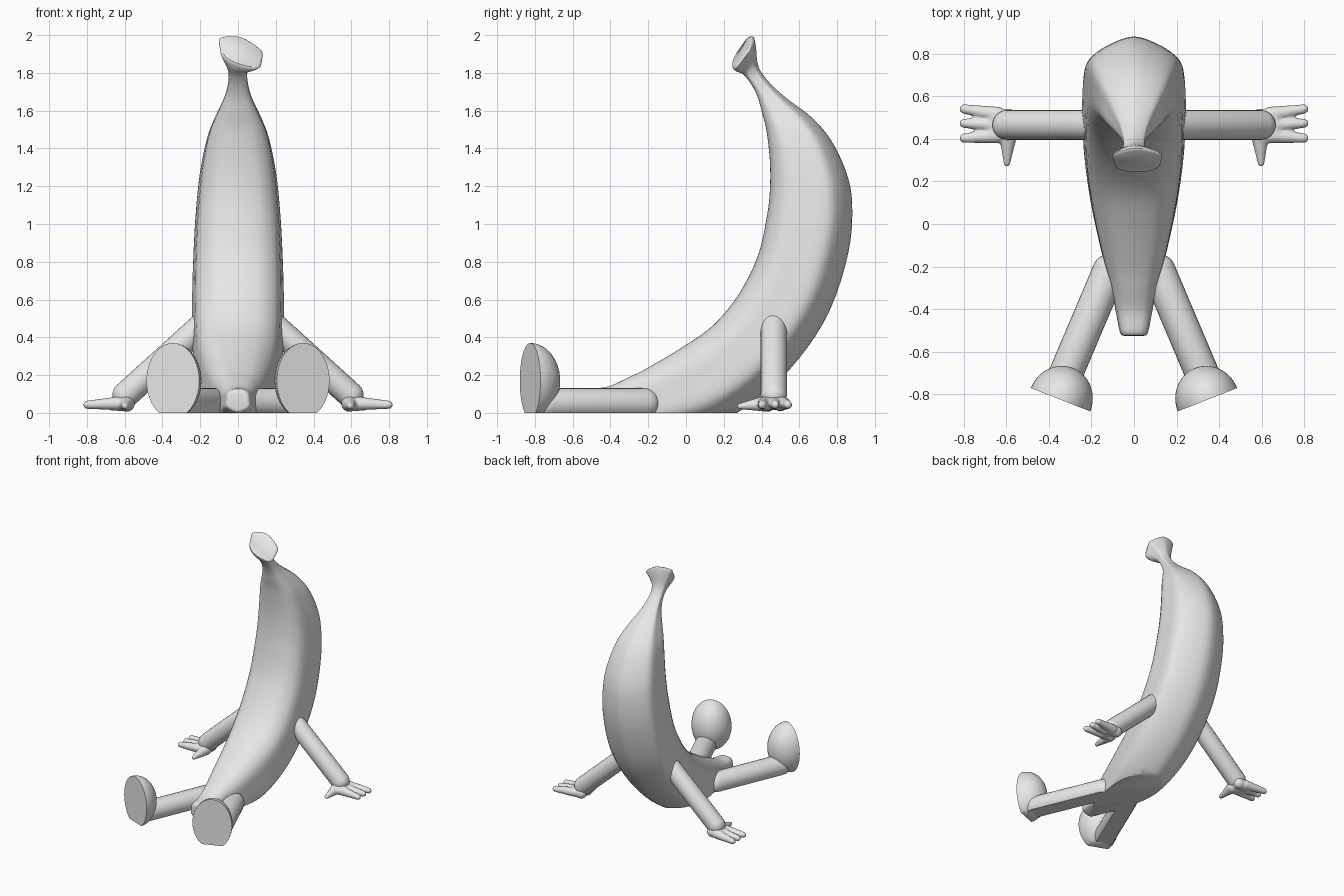
import bpy, bmesh
from math import sin, cos, pi, radians
from mathutils import Vector

cube = bpy.data.objects.get("Cube")
if cube:
    bpy.data.objects.remove(cube, do_unlink=True)

grey = bpy.data.materials.new("plain_grey")
grey.use_nodes = True
grey.diffuse_color = (.8, .8, .8, 1)
grey.node_tree.nodes["Principled BSDF"].inputs["Base Color"].default_value = (.8, .8, .8, 1)


def spline(points, steps, closed=False):
    """Smooth curve through points of any dimension."""
    n = len(points)
    pick = (lambda i: points[i % n]) if closed else (lambda i: points[max(0, min(n - 1, i))])
    out = []
    for i in range(n if closed else n - 1):
        a, b, c, d = (pick(i + k) for k in (-1, 0, 1, 2))
        for s in range(steps):
            t = s / steps
            out.append([q + t / 2 * (r - p + t * (2 * p - 5 * q + 4 * r - u + t * (3 * (q - r) + u - p)))
                        for p, q, r, u in zip(a, b, c, d)])
    if not closed:
        out.append(list(points[-1]))
    return out


def loft(bm, rings):
    """Skin a row of closed rings and cap both ends."""
    rows = [[bm.verts.new(p) for p in ring] for ring in rings]
    n = len(rows[0])
    for a, b in zip(rows, rows[1:]):
        for i in range(n):
            j = (i + 1) % n
            bm.faces.new((a[i], a[j], b[j], b[i]))
    bm.faces.new(rows[0][::-1])
    bm.faces.new(rows[-1])


def capsule(bm, start, end, r0, r1, sides=24):
    """Round-ended limb, tapering from r0 to r1."""
    start, end = Vector(start), Vector(end)
    axis = (end - start).normalized()
    u = axis.cross((0, 0, 1)).normalized()
    v = axis.cross(u)
    rings = []
    for centre, r, first in ((start, r0, -86), (end, r1, 0)):
        for k in range(7):
            a = radians(first + k * 86 / 6)
            c = centre + axis * r * sin(a)
            rings.append([c + (u * cos(t) + v * sin(t)) * r * cos(a)
                          for t in (2 * pi * i / sides for i in range(sides))])
    loft(bm, rings)


def finish(name, bm, ground=False, angle=40):
    """Trim at the ground if asked, then make a smooth shaded object."""
    if ground:
        bmesh.ops.bisect_plane(bm, geom=bm.verts[:] + bm.edges[:] + bm.faces[:],
                               plane_co=(0, 0, 0), plane_no=(0, 0, -1), clear_outer=True)
        bmesh.ops.holes_fill(bm, edges=[e for e in bm.edges if e.is_boundary], sides=0)
    bmesh.ops.recalc_face_normals(bm, faces=bm.faces[:])
    mesh = bpy.data.meshes.new(name)
    bm.to_mesh(mesh)
    bm.free()
    obj = bpy.data.objects.new(name, mesh)
    bpy.context.collection.objects.link(obj)
    mesh.materials.append(grey)
    bpy.ops.object.select_all(action='DESELECT')
    obj.select_set(True)
    bpy.context.view_layer.objects.active = obj
    bpy.ops.object.shade_smooth_by_angle(angle=radians(angle))
    return obj


# Body: inner y, inner z, outer y, outer z, half width, sideways tilt
stations = [
    (-.525, .10, -.525, .02, .045, 0),
    (-.51, .125, -.51, 0, .065, 0),
    (-.41, .14, -.41, -.02, .085, 0),
    (-.3, .19, -.25, -.08, .115, 0),
    (-.2, .24, -.1, -.1, .15, 0),
    (0, .36, .15, -.06, .2, 0),
    (.15, .47, .4, .09, .23, 0),
    (.28, .63, .6, .29, .24, 0),
    (.38, .83, .76, .54, .24, 0),
    (.43, 1.05, .86, .85, .23, 0),
    (.445, 1.2, .88, 1.1, .215, 0),
    (.443, 1.35, .85, 1.27, .195, 0),
    (.425, 1.5, .77, 1.44, .16, 0),
    (.405, 1.58, .67, 1.56, .12, 0),
    (.38, 1.67, .54, 1.66, .075, 0),
    (.345, 1.74, .45, 1.74, .053, 0),
    (.305, 1.79, .385, 1.83, .052, 0),
    (.27, 1.81, .37, 1.94, .09, .2),
    (.25, 1.83, .36, 1.985, .115, .3),
    (.245, 1.845, .345, 1.985, .105, .3),
]
# Ridged cross-section: depth from inner to outer side, width factor
half = [(.01, .3), (.06, .62), (.2, .89), (.45, .97), (.7, 1), (.83, .8), (.94, .42)]
section = [(0, 0)] + half + [(1, 0)] + [(t, -w) for t, w in reversed(half)]
section = spline(section, 3, closed=True)

rings = []
for yi, zi, yo, zo, wide, tilt in spline(stations, 4):
    rings.append([(w * wide + tilt * .05, yi + (yo - yi) * t, zi + (zo - zi) * t - tilt * w * wide)
                  for t, w in section])
bm = bmesh.new()
loft(bm, rings)
finish("banana_body", bm, ground=True)

for side, s in (("left", 1), ("right", -1)):
    # Arm
    bm = bmesh.new()
    capsule(bm, (s * .175, .465, .475), (s * .595, .465, .095), .07, .07)
    finish(side + "_arm", bm)

    # Hand: palm, three fingers and a thumb fused together
    bm = bmesh.new()
    capsule(bm, (s * .59, .43, .05), (s * .66, .43, .047), .042, .036)
    capsule(bm, (s * .59, .5, .05), (s * .66, .5, .047), .042, .036)
    for base, tip in ((.415, .403), (.465, .473), (.515, .54)):
        capsule(bm, (s * .64, base, .05), (s * .798, tip, .043), .036, .022)
    capsule(bm, (s * .59, .43, .05), (s * .597, .285, .035), .045, .016)
    hand = finish(side + "_hand", bm, angle=80)
    fuse = hand.modifiers.new("fuse", 'REMESH')
    fuse.mode = 'VOXEL'
    fuse.voxel_size = .008
    fuse.use_smooth_shade = True
    soften = hand.modifiers.new("soften", 'SMOOTH')
    soften.iterations = 4

    # Leg
    bm = bmesh.new()
    capsule(bm, (s * .115, -.22, .051), (s * .33, -.727, .051), .08, .08)
    finish(side + "_leg", bm, ground=True)

    # Foot: half egg with a flat sole facing along the leg
    bm = bmesh.new()
    sole = Vector((s * .345, -.825, .17))
    back = Vector((-s * sin(radians(21.5)), cos(radians(21.5)), 0))
    across = back.cross((0, 0, 1))
    rings = []
    for k in range(13):
        a = radians(k * 7.3)
        c = sole + back * .16 * sin(a)
        rings.append([c + (across * .15 * cos(t) + Vector((0, 0, .2)) * sin(t)) * cos(a)
                      for t in (2 * pi * i / 40 for i in range(40))])
    loft(bm, rings)
    finish(side + "_foot", bm, ground=True)
